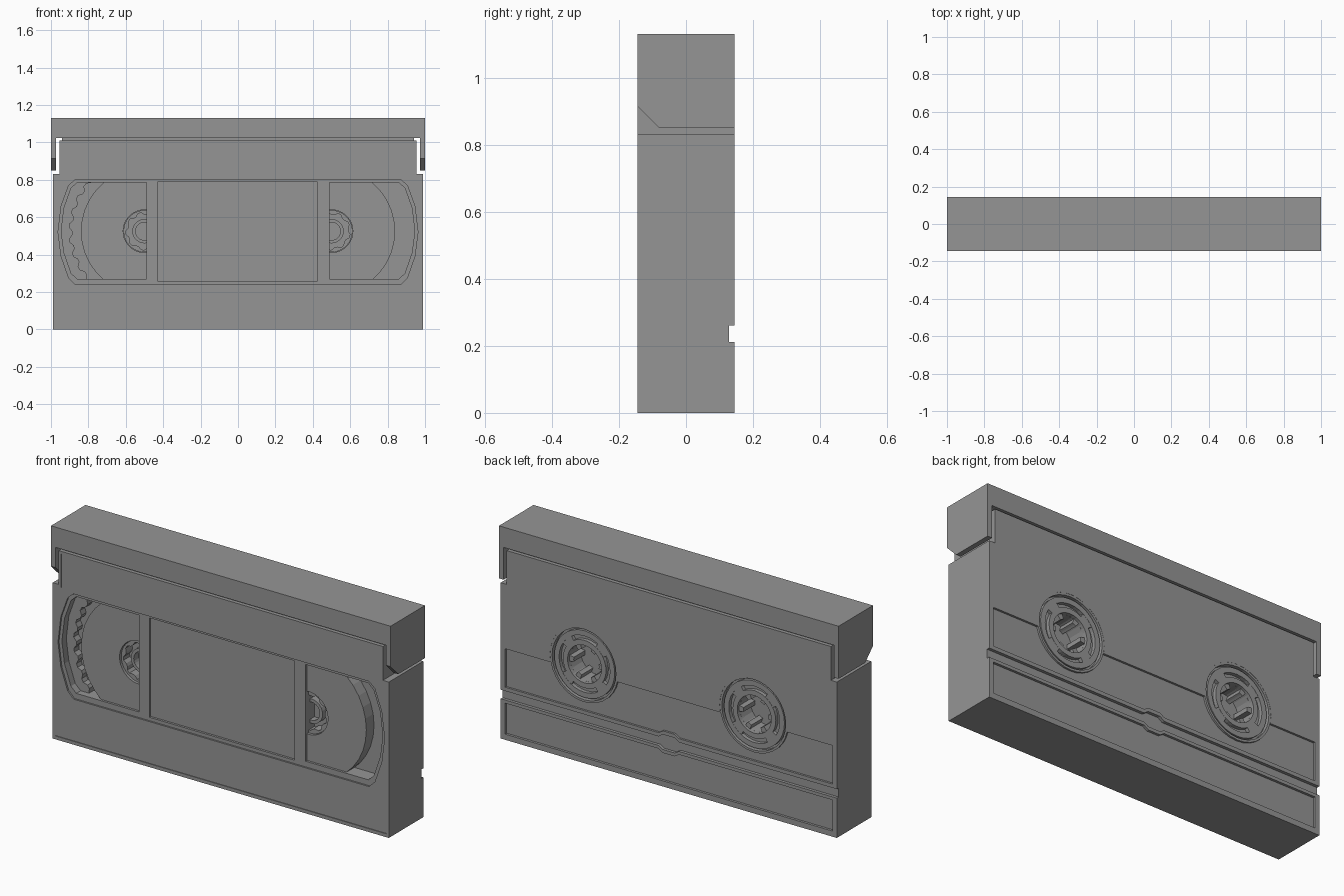
import bpy, bmesh, math
from mathutils import Vector

cube = bpy.data.objects.get("Cube")
if cube:
    bpy.data.objects.remove(cube, do_unlink=True)

grey = bpy.data.materials.new("grey plastic")
grey.use_nodes = True
grey.diffuse_color = (0.3, 0.3, 0.3, 1)
grey.node_tree.nodes["Principled BSDF"].inputs["Base Color"].default_value = (0.3, 0.3, 0.3, 1)

HUB_X, HUB_Z = 0.5, 0.525
FRONT, BACK = -0.145, 0.145


def finish(name, bm):
    bmesh.ops.recalc_face_normals(bm, faces=bm.faces)
    mesh = bpy.data.meshes.new(name)
    bm.to_mesh(mesh)
    bm.free()
    mesh.materials.append(grey)
    obj = bpy.data.objects.new(name, mesh)
    bpy.context.collection.objects.link(obj)
    return obj


def prism(name, pts, a, b, axis="y"):
    """Extrude a profile: (x, z) along y, or (y, z) along x."""
    bm = bmesh.new()
    put = (lambda p, d: (p[0], d, p[1])) if axis == "y" else (lambda p, d: (d, p[0], p[1]))
    face = bm.faces.new([bm.verts.new(put(p, a)) for p in pts])
    new = bmesh.ops.extrude_face_region(bm, geom=[face])["geom"]
    move = Vector((0, b - a, 0)) if axis == "y" else Vector((b - a, 0, 0))
    bmesh.ops.translate(bm, vec=move, verts=[v for v in new if isinstance(v, bmesh.types.BMVert)])
    return finish(name, bm)


def rect(x0, x1, z0, z1):
    return [(x0, z0), (x1, z0), (x1, z1), (x0, z1)]


def arc(cx, r, a0, a1, n):
    steps = [math.radians(a0 + (a1 - a0) * i / n) for i in range(n + 1)]
    return [(cx + r * math.cos(t), HUB_Z + r * math.sin(t)) for t in steps]


def circle(cx, r, n=32):
    return arc(cx, r, 0, 360, n)[:-1]


def toothed(cx, r_low, r_high, teeth):
    """Closed outline alternating between two radii, two points per level."""
    pts = []
    for i in range(teeth * 4):
        t = math.tau * i / (teeth * 4)
        r = r_low if i % 4 < 2 else r_high
        pts.append((cx + r * math.cos(t), HUB_Z + r * math.sin(t)))
    return pts


def ring(name, outer, inner, y0, y1):
    """Tube between two outlines with equal point counts."""
    bm = bmesh.new()
    loops = [[bm.verts.new((x, y, z)) for x, z in pts]
             for pts, y in ((outer, y0), (outer, y1), (inner, y1), (inner, y0))]
    n = len(outer)
    for k in range(4):
        p, q = loops[k], loops[(k + 1) % 4]
        for i in range(n):
            j = (i + 1) % n
            bm.faces.new((p[i], p[j], q[j], q[i]))
    return finish(name, bm)


def cut(obj, cutters):
    for c in cutters:
        mod = obj.modifiers.new("cut", "BOOLEAN")
        mod.operation, mod.solver, mod.object = "DIFFERENCE", "EXACT", c
    graph = bpy.context.evaluated_depsgraph_get()
    graph.update()
    mesh = bpy.data.meshes.new_from_object(obj.evaluated_get(graph))
    obj.modifiers.clear()
    obj.data = mesh
    for c in cutters:
        bpy.data.objects.remove(c, do_unlink=True)


def mirrored(half):
    return half + [(-x, z) for x, z in reversed(half)]


# Body: wide lower shell with a narrower neck under the flap
body = prism("cassette_body", mirrored([(0.99, 0), (0.99, 0.83), (0.955, 0.83), (0.955, 1.01)]),
             FRONT, BACK)

# Front: thin rim, rounded window surround, label recess, two windows
surround = mirrored([(0.87, 0.24), (0.905, 0.275), (0.945, 0.39), (0.962, 0.52),
                     (0.945, 0.66), (0.905, 0.77), (0.87, 0.80)])
window = [(0.49, 0.27), (0.86, 0.27), (0.892, 0.3), (0.93, 0.41), (0.945, 0.525),
          (0.93, 0.65), (0.892, 0.755), (0.86, 0.785), (0.49, 0.785)]
cutters = [
    prism("cut_rim", mirrored([(0.975, 0.018), (0.975, 0.815), (0.942, 0.815), (0.942, 0.997)]),
          -0.2, -0.141),
    prism("cut_surround", surround, -0.2, -0.132),
    prism("cut_label", rect(-0.43, 0.425, 0.258, 0.787), -0.2, -0.12),
]
for s in (-1, 1):
    cutters.append(prism("cut_window", [(s * x, z) for x, z in window], -0.2, -0.055))

# Back: side-to-side groove with a centre widening, two shallow panels, hub pits
def bump(z, dz):
    return [(0.06, z), (0.035, z + dz), (-0.035, z + dz), (-0.06, z)]

cutters += [
    prism("cut_groove", [(-1.1, 0.212), (-0.06, 0.212), (-0.035, 0.197), (0.035, 0.197),
                         (0.06, 0.212), (1.1, 0.212), (1.1, 0.26)] + bump(0.26, 0.017)
          + [(-1.1, 0.26)], 0.129, 0.2),
    prism("cut_low_panel", [(-0.965, 0.03), (0.965, 0.03), (0.965, 0.195)] + bump(0.195, -0.016)
          + [(-0.965, 0.195)], 0.132, 0.2),
    prism("cut_mid_panel", [(0.965, 0.485), (-0.965, 0.485), (-0.965, 0.28)]
          + bump(0.28, 0.016)[::-1] + [(0.965, 0.28)], 0.134, 0.2),
]
for s in (-1, 1):
    cutters.append(prism("cut_hub_pit", circle(s * HUB_X, 0.2), 0.12, 0.2))
    cutters.append(prism("cut_hub_hole", circle(s * HUB_X, 0.1, 24), 0.03, 0.19))
cut(body, cutters)

# Flap: bridge over the top with two side arms, chamfered at the lower front
flap = prism("flap", mirrored([(1, 1.13), (1, 0.85), (0.973, 0.85), (0.973, 1.022)]), FRONT, BACK)
cut(flap, [prism("cut_chamfer", [(-0.205, 0.975), (-0.02, 0.79), (-0.205, 0.79)], -1.2, 1.2, "x")])
prism("flap_core", rect(-0.94, 0.94, 0.95, 1.06), -0.125, 0.125)

for side, s in (("right", -1), ("left", 1)):
    cx = s * HUB_X
    # Tape pack and toothed hub behind the window
    ring(side + "_tape_pack", circle(cx, 0.34, 36), circle(cx, 0.114, 36), -0.12, -0.045)
    ring(side + "_front_hub", circle(cx, 0.112, 36), toothed(cx, 0.088, 0.1, 9), -0.108, -0.045)
    ring(side + "_front_hub_core", circle(cx, 0.065, 24), circle(cx, 0.048, 24), -0.095, -0.045)

    # Slotted drive hub on the back
    ring(side + "_pit_rim", circle(cx, 0.2), circle(cx, 0.188), 0.115, 0.144)
    ring(side + "_hub_outer_ring", circle(cx, 0.178), circle(cx, 0.15), 0.115, 0.14)
    ring(side + "_hub_inner_ring", circle(cx, 0.127), circle(cx, 0.1), 0.1, 0.14)
    for i in range(4):
        a = 45 + 90 * i
        prism(side + "_hub_bridge", arc(cx, 0.152, a - 14, a + 14, 4)
              + arc(cx, 0.125, a + 14, a - 14, 4), 0.115, 0.139)
    for i in range(6):
        a = 60 * i
        prism(side + "_drive_tooth", arc(cx, 0.103, a - 9, a + 9, 2)
              + arc(cx, 0.074, a + 9, a - 9, 2), 0.025, 0.125)

# Toothed ledge around the full reel
ring("reel_ledge", circle(-HUB_X, 0.46, 128), toothed(-HUB_X, 0.385, 0.402, 32), -0.095, -0.045)
